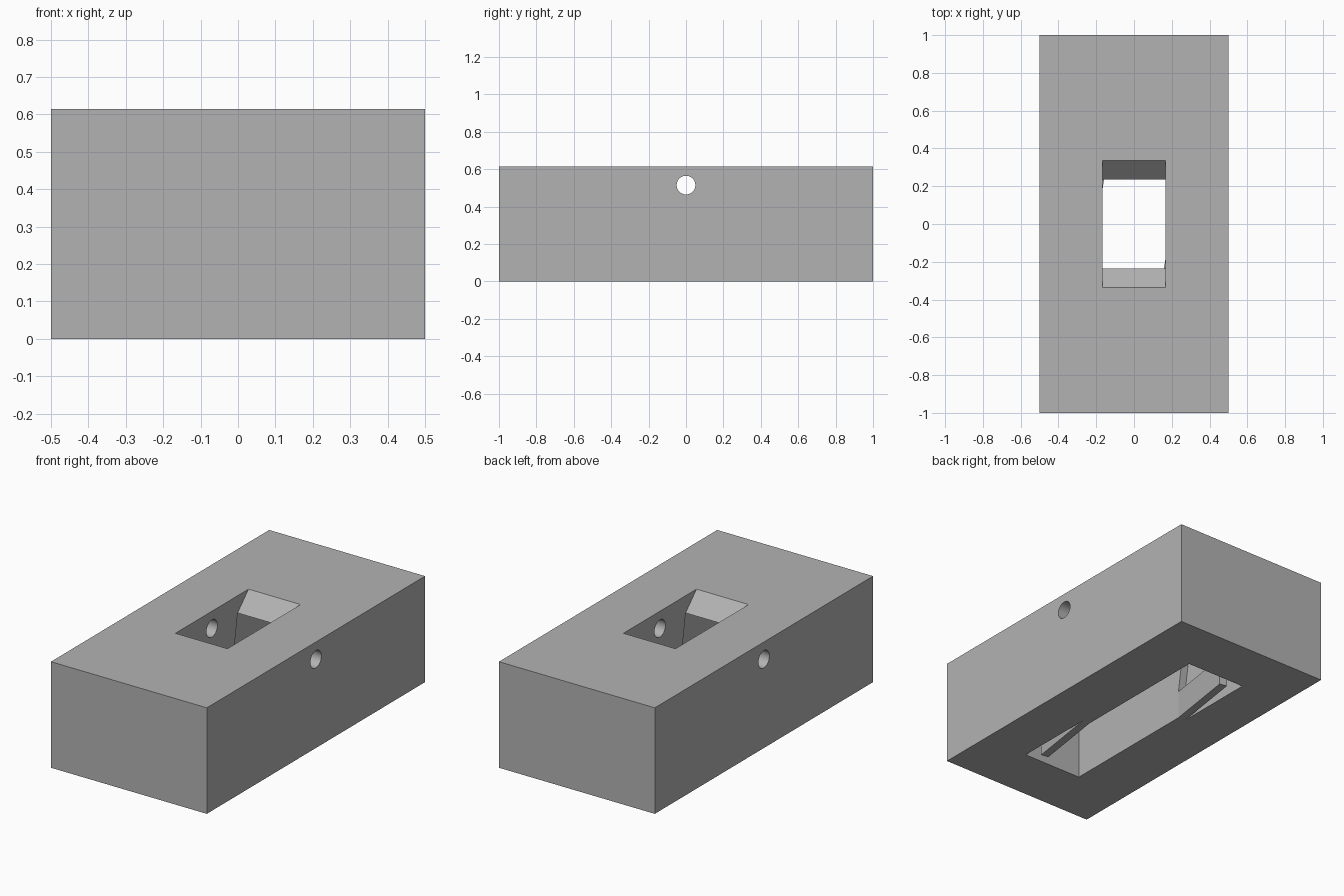
import bpy, bmesh, math
from mathutils import Matrix, Vector

if "Cube" in bpy.data.objects:
    bpy.data.objects.remove(bpy.data.objects["Cube"], do_unlink=True)

HEIGHT, WALL, SLOT, AXIS = 0.615, 0.167, 0.213, 0.515
END, ROOT, TONGUE_TOP = 0.67, 0.18, 0.165

grey = bpy.data.materials.new("plain grey")
grey.use_nodes = True
grey.diffuse_color = (0.45, 0.45, 0.45, 1)
grey.node_tree.nodes["Principled BSDF"].inputs["Base Color"].default_value = grey.diffuse_color


def prism(name, points, offset, turn=0.0):
    """Extrude a closed outline of 3D points and turn it about z."""
    bm = bmesh.new()
    face = bm.faces.new([bm.verts.new(p) for p in points])
    out = bmesh.ops.extrude_face_region(bm, geom=[face])
    verts = [v for v in out["geom"] if isinstance(v, bmesh.types.BMVert)]
    bmesh.ops.translate(bm, vec=Vector(offset), verts=verts)
    bmesh.ops.rotate(bm, matrix=Matrix.Rotation(turn, 3, "Z"), verts=bm.verts)
    bmesh.ops.recalc_face_normals(bm, faces=bm.faces)
    mesh = bpy.data.meshes.new(name)
    bm.to_mesh(mesh)
    bm.free()
    mesh.materials.append(grey)
    obj = bpy.data.objects.new(name, mesh)
    bpy.context.collection.objects.link(obj)
    return obj


def side_prism(name, outline, x0, x1, turn=0.0):
    return prism(name, [(x0, y, z) for y, z in outline], (x1 - x0, 0, 0), turn)


# Solid block
block = side_prism("block", [(-1, 0), (1, 0), (1, HEIGHT), (-1, HEIGHT)], -0.5, 0.5)

# Main cavity: chamfered mouth above a long chamber
half = [(END, -0.05), (END, AXIS), (0.235, AXIS), (0.385, AXIS + 0.15)]
outline = half + [(-y, z) for y, z in reversed(half)]
cutters = [side_prism("cavity_cutter", outline, -WALL, WALL)]

# Relief pockets at opposite corners
pocket = [(-ROOT, -0.05), (-ROOT, TONGUE_TOP), (-0.235, AXIS), (-END, AXIS), (-END, -0.05)]
for turn in (0, math.pi):
    cutters.append(side_prism("pocket_cutter", pocket, 0.1, SLOT, turn))

# Cross hole for the pivot pin
ring = [(0.05 * math.cos(a), AXIS + 0.05 * math.sin(a))
        for a in (i * math.tau / 40 for i in range(40))]
cutters.append(side_prism("pin_hole_cutter", ring, -0.6, 0.6))

bpy.context.view_layer.objects.active = block
block.select_set(True)
for cutter in cutters:
    cutter.hide_render = True
    mod = block.modifiers.new("cut", "BOOLEAN")
    mod.operation, mod.solver, mod.object = "DIFFERENCE", "EXACT", cutter
    bpy.ops.object.modifier_apply(modifier=mod.name)
for cutter in cutters:
    bpy.data.objects.remove(cutter, do_unlink=True)
bpy.ops.object.shade_smooth_by_angle(angle=math.radians(30))

# Spring tongues leaning inward from the pocket roots
plan = [(WALL, -ROOT), (0.102, -0.61), (0.147, -0.617), (SLOT, -ROOT)]
for name, turn in (("left_tongue", 0), ("right_tongue", math.pi)):
    prism(name, [(x, y, 0) for x, y in plan], (0, 0, TONGUE_TOP), turn)
